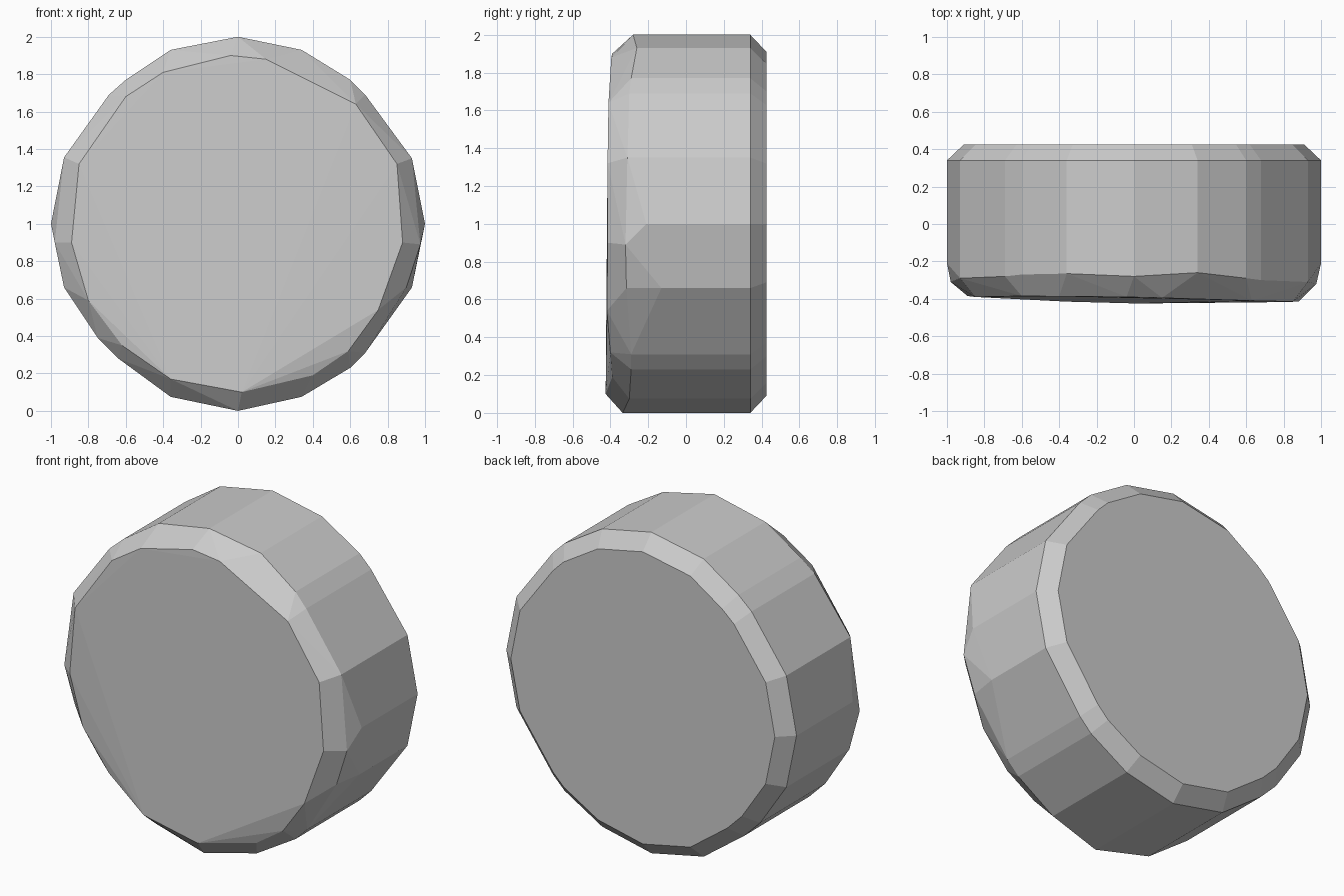
import bpy, bmesh

# Rim outline seen from the front: x, z, and y where the front bevel begins
rim = [(0, 2.0, -.28), (.34, 1.93, -.26), (.6, 1.77, -.29), (.68, 1.69, -.30),
       (.93, 1.35, -.31), (1, 1, -.21), (.93, .66, -.13), (.68, .31, -.29),
       (.6, .23, -.29), (.34, .075, -.30), (0, 0, -.335), (-.36, .075, -.30),
       (-.64, .28, -.30), (-.75, .39, -.30), (-.93, .66, -.28), (-1, 1, -.21),
       (-.93, 1.355, -.29), (-.69, 1.69, -.28), (-.6, 1.77, -.27), (-.36, 1.93, -.265)]

# Slightly domed, uneven front face: x, z, y
face = [(-.04, 1.9, -.39), (.15, 1.88, -.395), (.63, 1.64, -.41), (.85, 1.32, -.415),
        (.88, .9, -.415), (.75, .54, -.418), (.59, .32, -.40), (.4, .19, -.39),
        (.02, .1, -.425), (-.36, .17, -.415), (-.62, .35, -.385), (-.8, .59, -.385),
        (-.89, .9, -.385), (-.85, 1.32, -.39), (-.6, 1.68, -.385), (-.4, 1.81, -.387)]

# Worn corners on both sides of the bevel
worn = [(.975, .89, -.32), (-.98, .9, -.31), (.9, .66, -.315)]

points = [(x, y, z) for x, z, y in rim + face + worn]
for x, z, _ in rim:
    points.append((x, .34, z))                               # back shoulder
    points.append((x * .91, .425, 1 + (z - 1) * .91))        # back face

# Faceted solid wrapped around the rings
bm = bmesh.new()
for p in points:
    bm.verts.new(p)
res = bmesh.ops.convex_hull(bm, input=bm.verts[:])
bmesh.ops.delete(bm, geom=[v for v in bm.verts if not v.link_faces], context='VERTS')
bmesh.ops.dissolve_limit(bm, angle_limit=.01, verts=bm.verts[:], edges=bm.edges[:])
bmesh.ops.recalc_face_normals(bm, faces=bm.faces[:])
mesh = bpy.data.meshes.new("faceted_disc")
bm.to_mesh(mesh)
bm.free()
disc = bpy.data.objects.new("faceted_disc", mesh)
bpy.context.collection.objects.link(disc)
